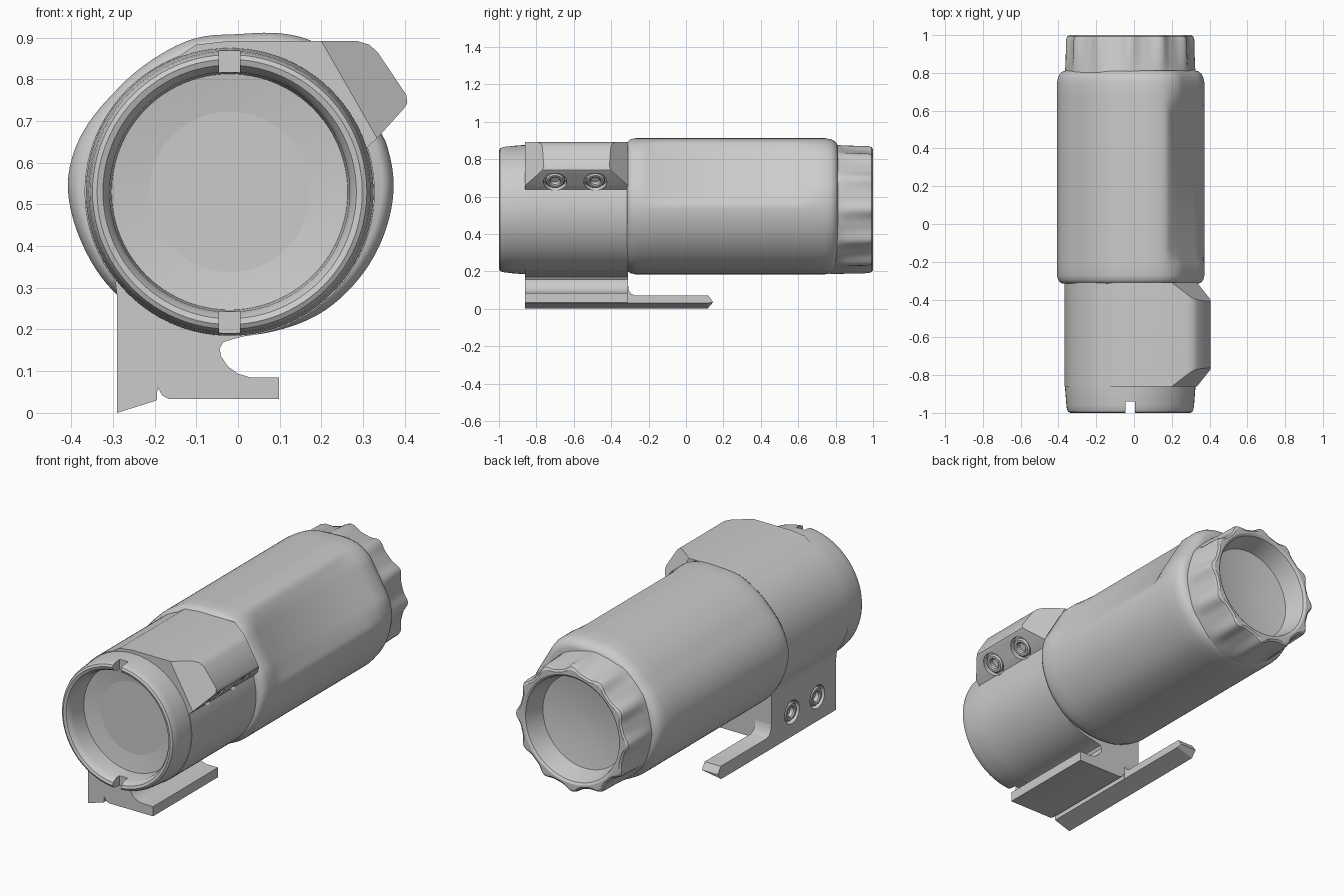
import bpy, bmesh, math
from mathutils import Vector

if "Cube" in bpy.data.objects:
    bpy.data.objects.remove(bpy.data.objects["Cube"])

CX, CZ = -0.02, 0.53          # optical axis position
AXIS = Vector((0, 1, 0))


def finish(name, bm, angle=30):
    bmesh.ops.recalc_face_normals(bm, faces=bm.faces)
    me = bpy.data.meshes.new(name)
    bm.to_mesh(me)
    bm.free()
    ob = bpy.data.objects.new(name, me)
    bpy.context.collection.objects.link(ob)
    bpy.ops.object.select_all(action='DESELECT')
    ob.select_set(True)
    bpy.context.view_layer.objects.active = ob
    bpy.ops.object.shade_smooth_by_angle(angle=math.radians(angle))
    return ob


def loft(name, rings, angle=30):
    """Skin closed rings of points and cap both ends."""
    bm = bmesh.new()
    vs = [[bm.verts.new(p) for p in ring] for ring in rings]
    n = len(vs[0])
    for a, b in zip(vs, vs[1:]):
        for i in range(n):
            j = (i + 1) % n
            bm.faces.new((a[i], a[j], b[j], b[i]))
    bm.faces.new(vs[0])
    bm.faces.new(vs[-1])
    return finish(name, bm, angle)


def lathe(name, profile, centre, axis, n=96, flute=None):
    """Revolve (radius, height) points; flute(angle) scales an optional third value."""
    q = axis.to_track_quat('Z', 'Y')
    rings = []
    for p in profile:
        ring = []
        for i in range(n):
            t = 2 * math.pi * i / n
            r = p[0] - (p[2] * flute(t) if len(p) > 2 else 0)
            ring.append(centre + q @ Vector((r * math.cos(t), r * math.sin(t), p[1])))
        rings.append(ring)
    return loft(name, rings)


def prism(bm, pts, offset):
    face = bm.faces.new([bm.verts.new(p) for p in pts])
    ext = bmesh.ops.extrude_face_region(bm, geom=[face])['geom']
    bmesh.ops.translate(bm, vec=offset, verts=[v for v in ext if isinstance(v, bmesh.types.BMVert)])


def cut(ob, cutter):
    m = ob.modifiers.new('cut', 'BOOLEAN')
    m.operation, m.solver, m.object = 'DIFFERENCE', 'EXACT', cutter
    bpy.ops.object.select_all(action='DESELECT')
    ob.select_set(True)
    bpy.context.view_layer.objects.active = ob
    bpy.ops.object.modifier_apply(modifier='cut')
    bpy.data.objects.remove(cutter)
    bpy.ops.object.shade_smooth_by_angle(angle=math.radians(30))


def arc(a, b, n, r=0.348):
    return [(CX + r * math.cos(math.radians(a + (b - a) * i / n)),
             CZ + r * math.sin(math.radians(a + (b - a) * i / n))) for i in range(n + 1)]


centre = Vector((CX, 0, CZ))

# Front tube with rounded lip, dished lens and two spanner notches
tube = lathe('front_tube', [(0.03, -0.845), (0.15, -0.853), (0.283, -0.875), (0.288, -0.96),
                            (0.294, -0.98), (0.304, -0.995), (0.318, -1.0), (0.329, -0.994),
                            (0.335, -0.98), (0.338, -0.96), (0.345, -0.87), (0.345, -0.80)],
             centre, AXIS)
bm = bmesh.new()
bmesh.ops.create_cube(bm, size=1)
bmesh.ops.scale(bm, vec=(0.05, 0.12, 0.9), verts=bm.verts)
bmesh.ops.translate(bm, vec=(CX, -1.0, CZ), verts=bm.verts)
cut(tube, finish('notch_cutter', bm))

# Fluted rear knob with dished lens
lathe('rear_knob', [(0.345, 0.77, 0), (0.345, 0.81, 0.004), (0.342, 0.86, 0.016),
                    (0.34, 0.975, 0.024), (0.334, 0.993, 0.024), (0.322, 1.0, 0.022),
                    (0.29, 1.0, 0), (0.278, 0.992, 0), (0.272, 0.975, 0), (0.25, 0.885, 0),
                    (0.15, 0.868, 0), (0.03, 0.86, 0)],
      centre, AXIS, 144, lambda t: 1 - ((1 + math.cos(12 * t)) / 2) ** 2)

# Main body: irregular rounded section (angle, radius), flattened on the upper right
SECTION = [(-90, .345), (-70, .351), (-53, .364), (-36, .372), (-21, .381), (3, .395), (26, .392),
           (48, .406), (60, .416), (68, .406), (87, .376), (102, .379), (119, .367), (140, .364),
           (162, .384), (176, .391), (200, .374), (221, .367), (245, .352), (270, .345)]
N = 120
rad = []
for i in range(N):
    a = -90 + 360 * i / N
    for (a0, r0), (a1, r1) in zip(SECTION, SECTION[1:]):
        if a0 <= a < a1:
            rad.append(r0 + (r1 - r0) * (a - a0) / (a1 - a0))
for _ in range(4):
    rad = [(rad[i - 1] + 2 * rad[i] + rad[(i + 1) % N]) / 4 for i in range(N)]


def body_ring(y, scale, flat):
    nrm = Vector((0.863, 0.506))
    ring = []
    for i, r in enumerate(rad):
        t = math.radians(-90 + 360 * i / N)
        p = Vector((math.cos(t), math.sin(t))) * r * scale
        p -= nrm * max(0, p.dot(nrm) - flat * scale)
        ring.append((CX + p.x, y, CZ + p.y))
    return ring


loft('main_body', [body_ring(*s) for s in (
    (-0.315, 0.93, 0.385), (-0.308, 0.96, 0.385), (-0.295, 0.985, 0.385), (-0.27, 1, 0.385),
    (-0.21, 1, 0.385), (-0.13, 1, 0.352), (0.58, 1, 0.352), (0.67, 1, 0.385), (0.745, 1, 0.385),
    (0.775, 0.985, 0.385), (0.795, 0.96, 0.385), (0.808, 0.92, 0.385), (0.812, 0.88, 0.385))], 35)

# Clamp mount: ring, upper right lug and foot in one section
outline = (arc(-84, 18, 24)
           + [(0.335, 0.66), (0.398, 0.73), (0.406, 0.743), (0.404, 0.762), (0.335, 0.865),
              (0.315, 0.883), (0.285, 0.892), (-0.02, 0.892), (-0.1, 0.883)]
           + arc(110, 218, 26)
           + [(-0.29, 0.28), (-0.29, 0.0), (-0.195, 0.03), (-0.193, 0.062), (-0.182, 0.042),
              (-0.165, 0.033), (0.098, 0.033), (0.098, 0.085), (0.03, 0.085), (0.0, 0.094),
              (-0.025, 0.112), (-0.041, 0.137), (-0.044, 0.155), (-0.035, 0.17), (-0.015, 0.176)])
bm = bmesh.new()
prism(bm, [(x, -0.86, z) for x, z in outline], (0, 0.55, 0))
for y, s in ((-0.31, 1), (-0.86, -1)):       # slanted ends of the lug
    bmesh.ops.bisect_plane(bm, geom=bm.verts[:] + bm.edges[:] + bm.faces[:], dist=1e-5,
                           plane_co=(0.2, y, 0.892), plane_no=(0.014, 0.0182 * s, 0.008),
                           clear_outer=True)
    bmesh.ops.holes_fill(bm, edges=[e for e in bm.edges if e.is_boundary], sides=0)
mount = finish('clamp_mount', bm)

# Rail strip running back from the foot, with a pointed end
strip = [(-0.33, 0), (0.115, 0), (0.145, 0.035), (0.12, 0.07), (-0.27, 0.07), (-0.293, 0.08),
         (-0.306, 0.1), (-0.31, 0.13), (-0.33, 0.13)]
bm = bmesh.new()
prism(bm, [(-0.29, y, z) for y, z in strip], (0.095, 0, 0))
for v in bm.verts:
    if v.co.x > -0.2 and v.co.z < 0.02:
        v.co.z = 0.03
finish('rail_strip', bm)

# Recessed socket screws: two in the foot, two under the lug
for label, x, z, nrm, floor in (('foot', -0.29, 0.13, Vector((-1, 0, 0)), -0.03),
                                ('lug', 0.352, 0.677, Vector((0.756, 0, -0.655)), -0.03)):
    for k, y in enumerate((-0.70, -0.485)):
        c = Vector((x, y, z))
        cut(mount, lathe('recess_cutter', [(0.062, floor), (0.062, 0.12)], c, nrm, 32))
        lathe(f'{label}_screw_{k + 1}',
              [(0.05, floor - 0.01), (0.05, -0.012), (0.043, -0.004), (0.032, -0.004),
               (0.026, -0.01), (0.024, floor + 0.002), (0.004, floor + 0.002)], c, nrm, 32)
